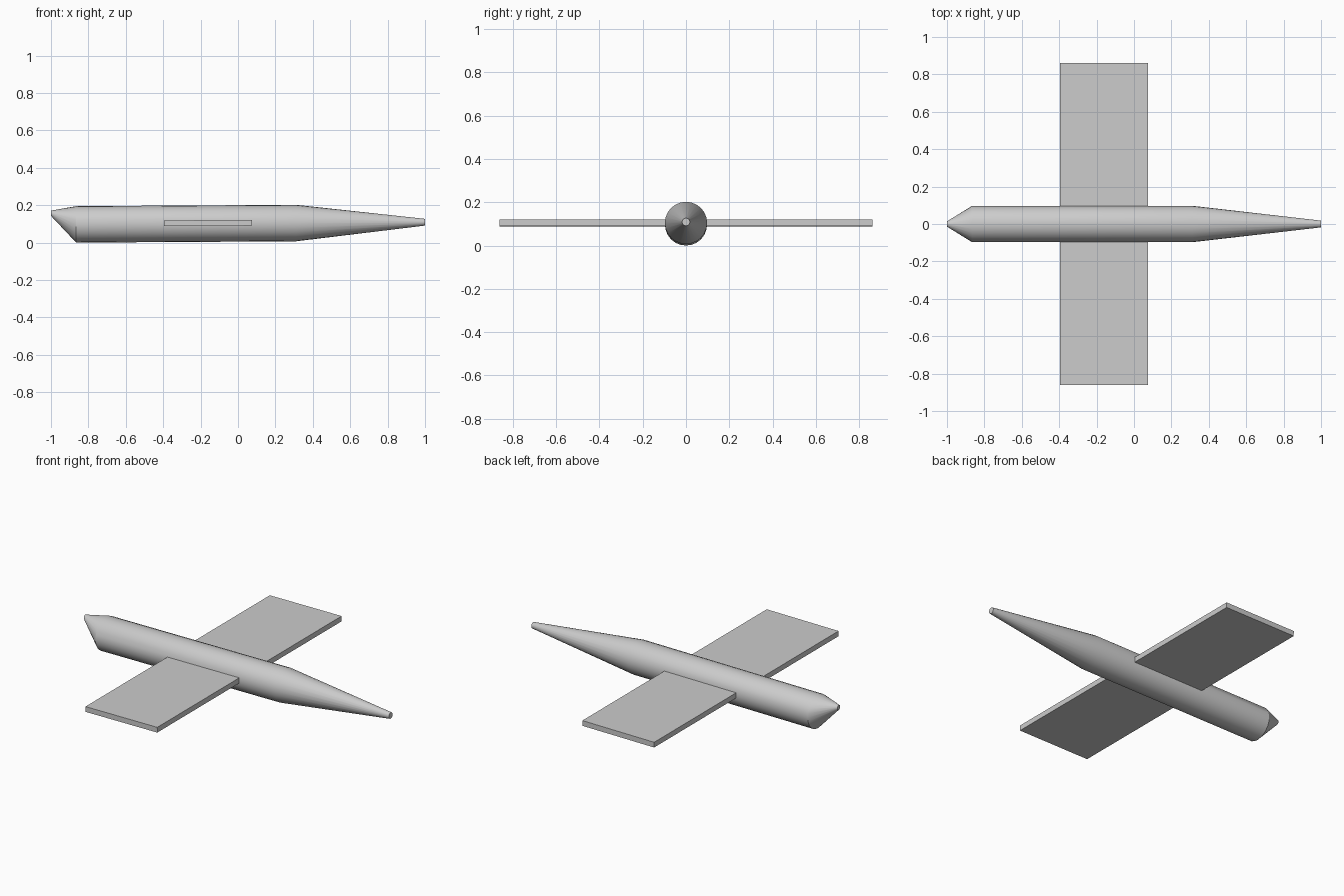
import bpy, bmesh, math

if "Cube" in bpy.data.objects:
    bpy.data.objects.remove(bpy.data.objects["Cube"])

SIDES = 24
TILT = 0.006  # slight rise of the body along x


def make_object(name, bm):
    bmesh.ops.recalc_face_normals(bm, faces=bm.faces[:])
    mesh = bpy.data.meshes.new(name)
    bm.to_mesh(mesh)
    bm.free()
    obj = bpy.data.objects.new(name, mesh)
    bpy.context.collection.objects.link(obj)
    return obj


# Fuselage: rings (x, centre z, radius) lofted from blunt nose to slim tail
stations = [(-1.0, 0.157, 0.014), (-0.865, 0.0975, 0.0975),
            (0.31, 0.1045, 0.0975), (1.0, 0.109, 0.018)]
bm = bmesh.new()
rings = []
for x, z, r in stations:
    angles = [2 * math.pi * i / SIDES for i in range(SIDES)]
    rings.append([bm.verts.new((x, r * math.cos(a), z + r * math.sin(a)))
                  for a in angles])
for a, b in zip(rings, rings[1:]):
    for i in range(SIDES):
        j = (i + 1) % SIDES
        bm.faces.new((a[i], a[j], b[j], b[i]))
bm.faces.new(rings[0])
bm.faces.new(rings[-1])
fuselage = make_object("fuselage", bm)
bpy.context.view_layer.objects.active = fuselage
fuselage.select_set(True)
bpy.ops.object.shade_smooth_by_angle(angle=math.radians(20))

# Wing: one flat slab passing through the body
bm = bmesh.new()
bmesh.ops.create_cube(bm, size=1)
bmesh.ops.scale(bm, vec=(0.47, 1.724, 0.031), verts=bm.verts)
wing = make_object("wing", bm)
wing.location = (-0.16, 0, 0.1045)
wing.rotation_euler.y = -TILT
